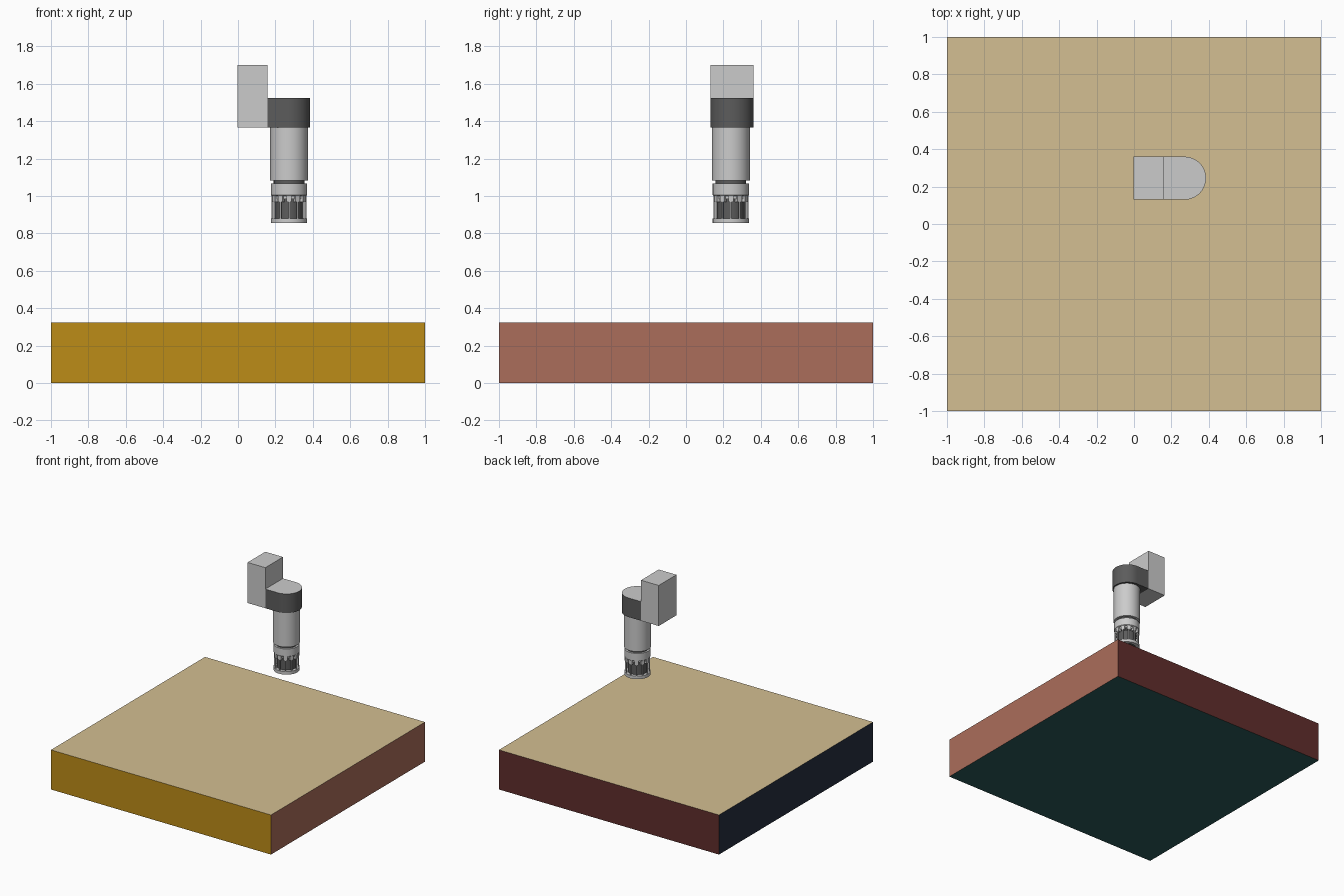
import bpy, bmesh, math

if "Cube" in bpy.data.objects:
    bpy.data.objects.remove(bpy.data.objects["Cube"])

CX, CY = 0.273, 0.24          # spindle axis


def material(name, rgb):
    m = bpy.data.materials.new(name)
    # displayed 0-255 colour to linear
    m.diffuse_color = [((c / 255 / 0.87 + 0.055) / 1.055) ** 2.4 for c in rgb] + [1]
    m.use_nodes = True
    m.node_tree.nodes["Principled BSDF"].inputs["Base Color"].default_value = m.diffuse_color
    return m


def finish(name, bm, mats=(), smooth=False):
    bmesh.ops.recalc_face_normals(bm, faces=bm.faces)
    me = bpy.data.meshes.new(name)
    bm.to_mesh(me)
    bm.free()
    ob = bpy.data.objects.new(name, me)
    bpy.context.collection.objects.link(ob)
    for m in mats:
        me.materials.append(m)
    if smooth:
        bpy.context.view_layer.objects.active = ob
        bpy.ops.object.select_all(action='DESELECT')
        ob.select_set(True)
        bpy.ops.object.shade_smooth_by_angle(angle=math.radians(35))
    return ob


def add_box(bm, x0, x1, y0, y1, z0, z1):
    v = bmesh.ops.create_cube(bm, size=1)['verts']
    bmesh.ops.scale(bm, vec=(x1 - x0, y1 - y0, z1 - z0), verts=v)
    bmesh.ops.translate(bm, vec=((x0 + x1) / 2, (y0 + y1) / 2, (z0 + z1) / 2), verts=v)
    return v


def lathe(name, profile, mats=(), closed=False, n=48):
    """Revolve (radius, z) points around the spindle axis."""
    bm = bmesh.new()
    rings = [[bm.verts.new((CX + r * math.cos(2 * math.pi * i / n),
                            CY + r * math.sin(2 * math.pi * i / n), z))
              for i in range(n)] for r, z in profile]
    pairs = list(zip(rings, rings[1:]))
    if closed:
        pairs.append((rings[-1], rings[0]))
    else:
        bm.faces.new(rings[0])
        bm.faces.new(rings[-1])
    for a, b in pairs:
        for i in range(n):
            j = (i + 1) % n
            bm.faces.new((a[i], a[j], b[j], b[i]))
    return finish(name, bm, mats, True)


dark = material("dark_grey", (80, 80, 80))
grey = material("light_grey", (178, 178, 178))

# work table slab, one colour per side
sides = {(0, 0, 1): ("tan", (184, 166, 127)), (0, -1, 0): ("ochre", (164, 122, 20)),
         (1, 0, 0): ("terracotta", (149, 95, 79)), (0, 1, 0): ("maroon", (84, 40, 38)),
         (-1, 0, 0): ("navy", (32, 40, 54)), (0, 0, -1): ("teal", (38, 80, 80))}
bm = bmesh.new()
add_box(bm, -1, 1, -1, 1, 0, 0.325)
bm.normal_update()
keys = list(sides)
for f in bm.faces:
    f.material_index = keys.index(tuple(round(c) for c in f.normal))
finish("table_slab", bm, [material(*sides[k]) for k in keys])

# head block
bm = bmesh.new()
add_box(bm, -0.004, 0.157, 0.13, 0.36, 1.367, 1.70)
finish("head_block", bm, [grey])

# D-shaped clamp: dark sides, light top
bm = bmesh.new()
outline = [(0.157, 0.13)] + [(0.27 + 0.115 * math.cos(math.radians(a)),
                              0.245 + 0.115 * math.sin(math.radians(a)))
                             for a in range(-90, 91, 6)] + [(0.157, 0.36)]
base = bm.faces.new([bm.verts.new((x, y, 1.367)) for x, y in outline])
up = bmesh.ops.extrude_face_region(bm, geom=[base], use_keep_orig=True)['geom']
bmesh.ops.translate(bm, vec=(0, 0, 0.157), verts=[g for g in up if isinstance(g, bmesh.types.BMVert)])
for f in bm.faces:
    if f.calc_center_median().z > 1.52:
        f.material_index = 1
finish("spindle_clamp", bm, [dark, grey], True)

# spindle body, neck and chuck cup
lathe("spindle_body", [(0.101, 1.083), (0.101, 1.367)], [grey])
lathe("spindle_neck", [(0.082, 1.06), (0.082, 1.085)], [dark])
lathe("chuck_cup", [(0.092, 1.0), (0.097, 1.005), (0.097, 1.066)], [grey])
lathe("chuck_flange", [(0.084, 0.985), (0.084, 1.002)], [grey])

# dark inner core with recessed tool socket
lathe("chuck_core", [(0.03, 0.93), (0.03, 0.868), (0.072, 0.868), (0.072, 0.99)], [dark])

# lower foot ring
lathe("foot_ring", [(0.07, 0.855), (0.097, 0.855), (0.097, 0.88), (0.07, 0.88)], [grey], True)

# tabs and posts holding the foot ring
tabs, posts = bmesh.new(), bmesh.new()
N = 12
for i in range(N):
    a = 2 * math.pi * i / N
    c, s = math.cos(a), math.sin(a)
    for target, box in ((tabs, (0.070, 0.094, -0.014, 0.014, 0.967, 1.002)),
                        (posts, (0.086, 0.094, -0.004, 0.004, 0.878, 0.97))):
        for v in add_box(target, *box):
            x, y = v.co.x, v.co.y
            v.co.x, v.co.y = CX + x * c - y * s, CY + x * s + y * c
finish("chuck_tabs", tabs, [grey])
finish("foot_posts", posts, [grey])
